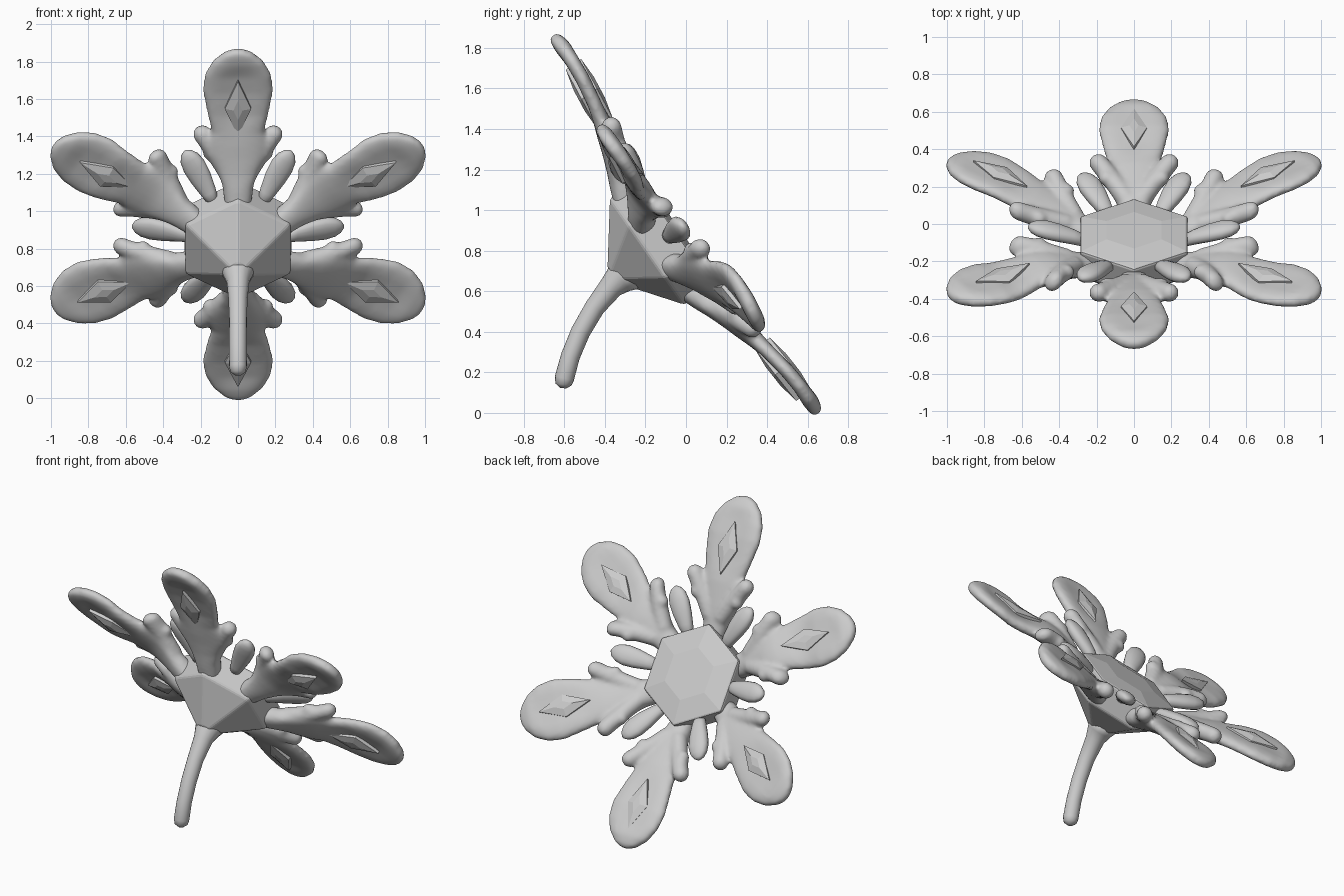
import bpy, bmesh, math
from math import sin, cos, pi, radians
from mathutils import Matrix, Vector

if "Cube" in bpy.data.objects:
    bpy.data.objects.remove(bpy.data.objects["Cube"])

# Tilted frame of the flower: local z is the direction the blossom faces
FRAME = Matrix.Translation((0, 0, 0.93)) @ Matrix.Rotation(radians(-55), 4, 'X')


def loft(bm, rings):
    """Skin a list of equal-length rings and cap both ends."""
    vs = [[bm.verts.new(p) for p in ring] for ring in rings]
    n = len(vs[0])
    for a, b in zip(vs, vs[1:]):
        for i in range(n):
            j = (i + 1) % n
            bm.faces.new((a[i], a[j], b[j], b[i]))
    bm.faces.new(vs[0][::-1])
    bm.faces.new(vs[-1])
    bmesh.ops.recalc_face_normals(bm, faces=bm.faces)


def to_mesh(bm, name, smooth=True):
    me = bpy.data.meshes.new(name)
    bm.to_mesh(me)
    bm.free()
    for p in me.polygons:
        p.use_smooth = smooth
    return me


def add(name, me, matrix):
    ob = bpy.data.objects.new(name, me)
    bpy.context.collection.objects.link(ob)
    ob.matrix_world = matrix
    return ob


def blade(bm, stations, dish=0.0, n=20):
    """Flattened tube along +x; stations are (r, half width, half thickness, height)."""
    rings = []
    for r, hw, ht, h in stations:
        d = dish * min(1, max(0, (r - 0.6) / 0.15)) * (1 if r < 1.05 else 0.3)
        ring = []
        for k in range(n):
            s = sin(2 * pi * k / n)
            ring.append((r, hw * cos(2 * pi * k / n),
                         h + ht * math.copysign(abs(s) ** 0.8, s) * (1 - d * s ** 4)))
        rings.append(ring)
    loft(bm, rings)


def ball(bm, p, rad):
    bmesh.ops.create_icosphere(bm, subdivisions=2, radius=rad,
                               matrix=Matrix.Translation(p))


# Petal: dished spoon with a rounded double lobe on each edge, fused by a remesh
bm = bmesh.new()
blade(bm, [(.26, .072, .07, -.175), (.36, .085, .066, -.14), (.44, .115, .06, -.11),
           (.52, .15, .055, -.085), (.59, .158, .052, -.065), (.65, .142, .052, -.05),
           (.75, .166, .052, -.028), (.88, .19, .052, -.006),
           (.98, .178, .052, .002), (1.06, .138, .047, .003), (1.115, .08, .038, 0),
           (1.14, .025, .02, -.003)], dish=0.42)
for side in (-1, 1):
    a, b, c = Vector((.40, .045, -.11)), Vector((.51, .12, -.065)), Vector((.605, .19, -.025))
    for k in range(13):
        t = k / 12
        p = a * (1 - t) ** 2 + (2 * b - (a + c) / 2) * 2 * t * (1 - t) + c * t * t
        ball(bm, (p.x, p.y * side, p.z), .056 - .004 * t)
    ball(bm, (.5, .148 * side, -.05), .042)
tmp = add("petal_source", to_mesh(bm, "petal_source"), Matrix())
m = tmp.modifiers.new("fuse", 'REMESH')
m.mode, m.voxel_size, m.use_smooth_shade = 'VOXEL', 0.013, True
m = tmp.modifiers.new("soften", 'SMOOTH')
m.factor, m.iterations = 0.5, 7
dg = bpy.context.evaluated_depsgraph_get()
petal_me = bpy.data.meshes.new_from_object(tmp.evaluated_get(dg))
bpy.data.objects.remove(tmp)
for p in petal_me.polygons:
    p.use_smooth = True


# Diamond inset, standing slightly proud on both faces of the petal
def diamond(r0):
    bm = bmesh.new()
    slope = .12 if r0 < .83 else .06
    loft(bm, [[(r0 + .165 * s * x, .07 * s * y,
                -.022 + slope * (r0 - .8 + .165 * s * x) + h)
               for x, y in ((1, 0), (0, 1), (-1, 0), (0, -1))]
              for h, s in ((-.06, .35), (-.046, 1), (.046, 1), (.06, .35))])
    return to_mesh(bm, "petal_diamond", smooth=False)


def bend(me, shift, twist):
    """Bend the outer part of a petal along the flower axis, and twist it."""
    for v in me.vertices:
        t = min(1, max(0, (v.co.x - .48) / .35))
        v.co.z += t * t * (3 - 2 * t) * (shift + twist * v.co.y)
    return me


# Small leaf that sits between two petals
bm = bmesh.new()
blade(bm, [(.24, .025, .03, -.12), (.32, .045, .037, -.085), (.40, .060, .04, -.058),
           (.47, .065, .04, -.038), (.52, .054, .034, -.028), (.55, .034, .024, -.023),
           (.566, .01, .008, -.02)], n=16)
leaf_me = to_mesh(bm, "small_leaf")

# (angle from +x toward the low side, bend, twist, diamond radius)
petals = [(30, .022, -.13, .825), (90, 0, 0, .86), (150, .022, .13, .825),
          (210, -.075, 0, .81), (270, 0, 0, .8), (330, -.075, 0, .81)]
for i, (ang, shift, twist, r0) in enumerate(petals):
    turn = FRAME @ Matrix.Rotation(radians(ang), 4, 'Z')
    add(f"petal_{i + 1}", bend(petal_me.copy(), shift, twist), turn)
    add(f"petal_diamond_{i + 1}", bend(diamond(r0), shift, twist), turn)
    add(f"small_leaf_{i + 1}", leaf_me,
        FRAME @ Matrix.Rotation(radians(ang - 30), 4, 'Z'))

# Six-sided heart: cone below, straight rim, low faceted crown
bm = bmesh.new()
loft(bm, [[(R * cos(radians(30 + 60 * k)), R * sin(radians(30 + 60 * k)), h) for k in range(6)]
          for R, h in ((.05, -.44), (.322, -.235), (.332, -.065), (.17, -.04))])
heart = add("flower_heart", to_mesh(bm, "flower_heart", smooth=False), FRAME)
bev = heart.modifiers.new("soft_edges", 'BEVEL')
bev.width, bev.segments, bev.limit_method = 0.012, 2, 'ANGLE'

# Curved stem, flared where it meets the heart
path = [(-.27, .70, .10), (-.325, .665, .08), (-.37, .62, .06), (-.45, .52, .05),
        (-.52, .40, .048), (-.57, .28, .047), (-.60, .17, .048), (-.604, .14, .04),
        (-.606, .122, .015)]
bm = bmesh.new()
rings = []
for i, (y, z, r) in enumerate(path):
    p0, p1 = path[max(i - 1, 0)], path[min(i + 1, len(path) - 1)]
    t = Vector((0, p1[0] - p0[0], p1[1] - p0[1])).normalized()
    side = Vector((1, 0, 0)).cross(t)
    rings.append([Vector((0, y, z)) + r * (cos(2 * pi * k / 16) * Vector((1, 0, 0))
                  + sin(2 * pi * k / 16) * side) for k in range(16)])
loft(bm, rings)
add("stem", to_mesh(bm, "stem"), Matrix())
